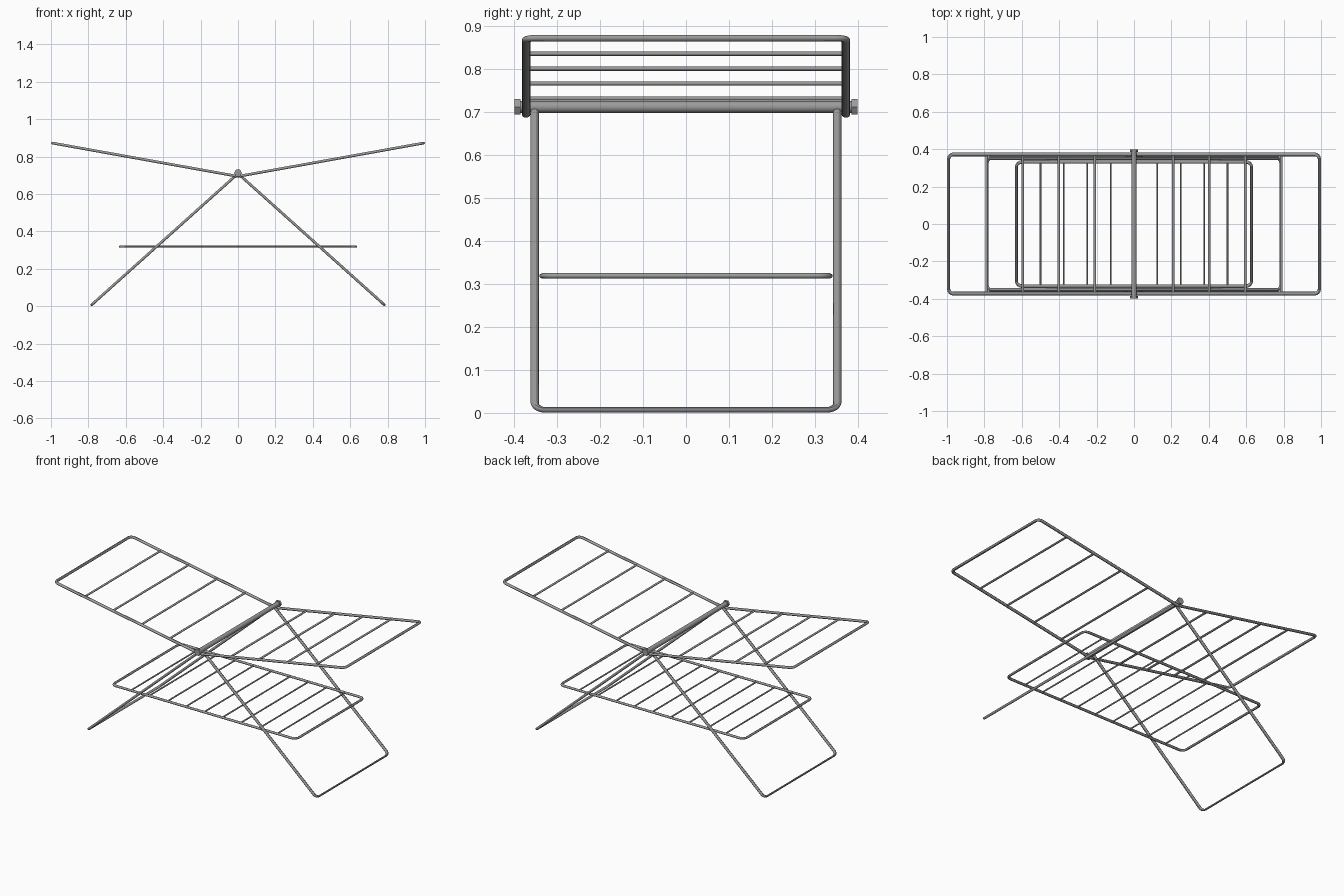
import bpy
from math import pi, cos, sin, atan2, hypot
from mathutils import Matrix, Vector

cube = bpy.data.objects.get("Cube")
if cube:
    bpy.data.objects.remove(cube, do_unlink=True)

steel = bpy.data.materials.new("grey_steel")
steel.use_nodes = True
steel.diffuse_color = (0.33, 0.33, 0.33, 1)
steel.node_tree.nodes["Principled BSDF"].inputs["Base Color"].default_value = (0.33, 0.33, 0.33, 1)

TUBE = 0.01


def finish(obj, name):
    obj.name = name
    obj.data.materials.clear()
    obj.data.materials.append(steel)
    bpy.ops.object.select_all(action='DESELECT')
    obj.select_set(True)
    bpy.context.view_layer.objects.active = obj
    bpy.ops.object.shade_smooth_by_angle(angle=pi / 5)
    return obj


def corner(x, y, sx, sy, r, steps=6):
    """Rounded corner at (x, y); sx, sy point outwards. Runs from the side rail to the end bar."""
    c = (x - sx * r, y - sy * r)
    return [(c[0] + sx * r * sin(a), c[1] + sy * r * cos(a))
            for a in (i * pi / 2 / steps for i in range(steps + 1))]


def tube(name, points, closed, matrix, oval):
    """Tube in the local xy plane; oval scales its section along x, y and z."""
    curve = bpy.data.curves.new(name, 'CURVE')
    curve.dimensions = '3D'
    curve.bevel_depth = TUBE
    curve.bevel_resolution = 3
    curve.use_fill_caps = True
    spline = curve.splines.new('POLY')
    spline.points.add(len(points) - 1)
    for p, (x, y) in zip(spline.points, points):
        p.co = (x / oval[0], y / oval[1], 0, 1)
    spline.use_cyclic_u = closed
    obj = bpy.data.objects.new(name, curve)
    bpy.context.collection.objects.link(obj)
    obj.matrix_world = matrix @ Matrix.Diagonal((*oval, 1))
    bpy.ops.object.select_all(action='DESELECT')
    obj.select_set(True)
    bpy.context.view_layer.objects.active = obj
    bpy.ops.object.convert(target='MESH')
    return finish(bpy.context.view_layer.objects.active, name)


def rod(name, centre, radius, length, sides=12, turn=0.0, widen=1.0):
    """Bar lying along y, optionally widened along x."""
    bpy.ops.mesh.primitive_cylinder_add(vertices=sides, radius=radius, depth=length)
    obj = bpy.context.object
    obj.matrix_world = (Matrix.Translation(centre) @ Matrix.Diagonal((widen, 1, 1, 1))
                        @ Matrix.Rotation(pi / 2, 4, 'X') @ Matrix.Rotation(turn, 4, 'Z'))
    return finish(obj, name)


def u_frame(name, side, start, end, half_width, oval):
    """U-shaped tube in a tilted plane, open at the hinge."""
    dx, dz = end[0] - start[0], end[1] - start[1]
    length = hypot(dx, dz)
    matrix = (Matrix.Rotation(0 if side > 0 else pi, 4, 'Z')
              @ Matrix.Translation((start[0], 0, start[1]))
              @ Matrix.Rotation(-atan2(dz, dx), 4, 'Y'))
    top = corner(length, half_width, 1, 1, 0.025)
    bottom = corner(length, -half_width, 1, -1, 0.025)[::-1]
    tube(name, [(0, half_width)] + top + bottom + [(0, -half_width)], False, matrix, oval)


# Wings and legs on both sides of the hinge
WING_START, WING_END = (0.0, 0.694), (0.991, 0.872)
slope = (WING_END[1] - WING_START[1]) / WING_END[0]
for side, label in ((1, "left"), (-1, "right")):
    u_frame(label + "_wing_frame", side, WING_START, WING_END, 0.372, (0.85, 1, 0.75))
    u_frame(label + "_leg_frame", side, (0.006, 0.704), (0.783, 0.007), 0.352, (0.55, 0.95, 0.75))
    for i in range(1, 5):
        x = 0.016 + i * 0.193
        rod(f"{label}_wing_rung_{i}", Vector((side * x, 0, WING_START[1] + slope * x)),
            0.005, 0.744, widen=1.4)

# Lower tray
TX, TY, TZ, TR = 0.629, 0.332, 0.319, 0.03
loop = (corner(TX, TY, 1, 1, TR) + corner(TX, -TY, 1, -1, TR)[::-1]
        + corner(-TX, -TY, -1, -1, TR) + corner(-TX, TY, -1, 1, TR)[::-1])
tube("tray_frame", loop, True, Matrix.Translation((0, 0, TZ)), (0.75, 0.95, 0.65))
for i in range(-4, 5):
    rod(f"tray_rung_{i + 5}", Vector((i * 0.125, 0, TZ)), 0.0045, 2 * TY)

# Hinge axle with hexagonal bolt heads
AXLE_Z = 0.712
rod("hinge_axle", Vector((0, 0, AXLE_Z)), 0.014, 0.774, 20)
for side, label in ((1, "back"), (-1, "front")):
    rod(label + "_bolt_head", Vector((0, side * 0.392, AXLE_Z)), 0.021, 0.013, 6, pi / 6)
